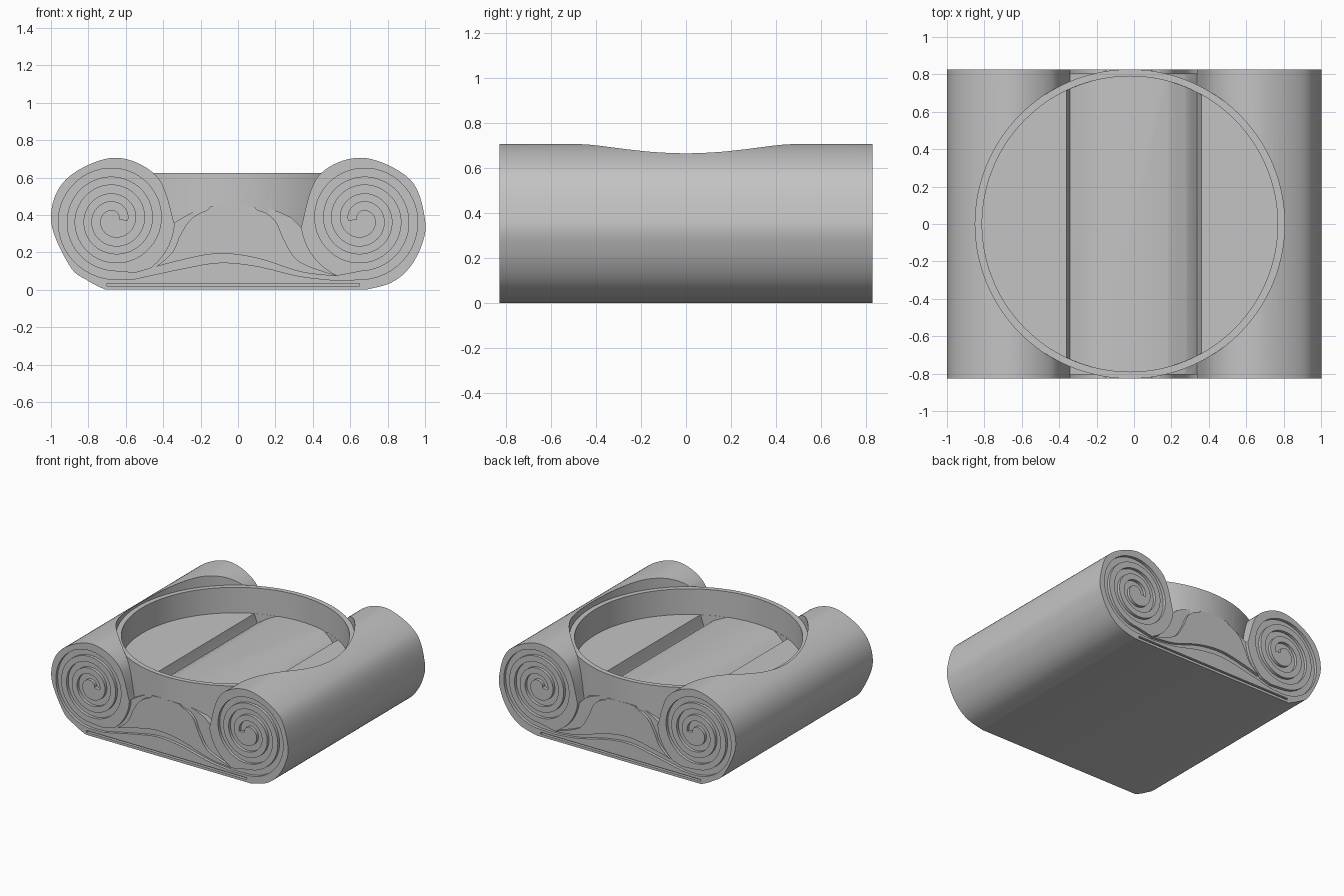
import bpy, bmesh, math
from mathutils import Vector

if "Cube" in bpy.data.objects:
    bpy.data.objects.remove(bpy.data.objects["Cube"])

DEPTH, RECESS = 0.8273, 0.805      # half depth and carved depth along y
CX, CZ = 0.663, 0.375              # scroll centre
RX, R_OUT, R_IN = -0.022, 0.827, 0.79   # ring centre and radii

stone = bpy.data.materials.new("grey stone")
stone.diffuse_color = (0.55, 0.55, 0.55, 1)
stone.use_nodes = True
stone.node_tree.nodes["Principled BSDF"].inputs["Base Color"].default_value = stone.diffuse_color


def make_object(name, bm):
    bmesh.ops.recalc_face_normals(bm, faces=bm.faces[:])
    me = bpy.data.meshes.new(name)
    bm.to_mesh(me)
    bm.free()
    ob = bpy.data.objects.new(name, me)
    bpy.context.collection.objects.link(ob)
    me.materials.append(stone)
    return ob


def prism(name, pts, y0, y1):
    """Extrude an xz outline along y."""
    bm = bmesh.new()
    face = bm.faces.new([bm.verts.new((x, y0, z)) for x, z in pts])
    ext = bmesh.ops.extrude_face_region(bm, geom=[face])
    verts = [v for v in ext["geom"] if isinstance(v, bmesh.types.BMVert)]
    bmesh.ops.translate(bm, vec=(0, y1 - y0, 0), verts=verts)
    return make_object(name, bm)


def ribbon(name, path, y0, y1):
    """Box-section strip along an xz path of (x, z, half width)."""
    bm = bmesh.new()
    rings = []
    for i, (x, z, w) in enumerate(path):
        a, b = path[max(i - 1, 0)], path[min(i + 1, len(path) - 1)]
        t = Vector((b[0] - a[0], b[1] - a[1])).normalized()
        rings.append([bm.verts.new((x - s * t.y * w, y, z + s * t.x * w))
                      for s, y in ((1, y0), (-1, y0), (-1, y1), (1, y1))])
    for p, q in zip(rings, rings[1:]):
        for k in range(4):
            bm.faces.new((p[k], p[(k + 1) % 4], q[(k + 1) % 4], q[k]))
    bm.faces.new(rings[0])
    bm.faces.new(rings[-1][::-1])
    return make_object(name, bm)


def lathe(name, profile, closed, n=144):
    """Revolve an (r, z) profile about the ring axis."""
    bm = bmesh.new()
    rows = [[bm.verts.new((RX + r * math.cos(2 * math.pi * i / n),
                           r * math.sin(2 * math.pi * i / n), z)) for i in range(n)]
            for r, z in profile]
    pairs = list(zip(rows, rows[1:])) + ([(rows[-1], rows[0])] if closed else [])
    for p, q in pairs:
        for i in range(n):
            j = (i + 1) % n
            bm.faces.new((p[i], p[j], q[j], q[i]))
    if not closed:
        bm.faces.new(rows[0])
        bm.faces.new(rows[-1])
    return make_object(name, bm)


def smooth_path(pts, steps=8):
    """Catmull-Rom through a few control points."""
    out = []
    for i in range(len(pts) - 1):
        p0, p1 = Vector(pts[max(i - 1, 0)]), Vector(pts[i])
        p2, p3 = Vector(pts[i + 1]), Vector(pts[min(i + 2, len(pts) - 1)])
        for k in range(steps):
            t = k / steps
            out.append(tuple(0.5 * (2 * p1 + (p2 - p0) * t + (2 * p0 - 5 * p1 + 4 * p2 - p3) * t * t
                                    + (3 * p1 - p0 - 3 * p2 + p3) * t ** 3)))
    return out + [tuple(pts[-1])]


def polar(sign, deg, r):
    a = math.radians(deg)
    return (sign * (-CX + r * math.cos(a)), CZ + r * math.sin(a))


# Scroll outline radii by angle: the roll widens towards the base
left_roll = smooth_path([polar(1, d, r) for d, r in (
    (-3, .322), (45, .326), (90, .331), (140, .335), (180, .337),
    (226, .342), (247, .355), (263, .377))], 10)
right_roll = smooth_path([polar(-1, d, r) for d, r in (
    (-7, .328), (45, .33), (90, .331), (140, .335), (180, .337),
    (204, .347), (227, .362), (246, .371), (267, .375))], 10)[::-1]
cushion = smooth_path([(.28, .39), (.18, .43), (.08, .445), (-.06, .45),
                       (-.15, .445), (-.23, .42), (-.29, .39)], 6)
capital = prism("volute_capital", left_roll + right_roll + cushion, -DEPTH, DEPTH)

# Carved channel: left spiral, sagging band, right spiral in one strip
spiral = []
for i in range(133):
    t = i / 48
    spiral.append((*polar(1, 360 * t, .05 + .09 * t), .0225))
band = smooth_path([(-.55, .075, .016), (-.3, .136, .023), (-.1, .169, .024),
                    (.1, .148, .021), (.33, .085, .012), (.52, .062, .011)], 8)
channel = spiral + band + [(-x, z, w) for x, z, w in spiral[::-1]]

# Sunken corners between the central arch and each scroll
left_arch = smooth_path([(-.14, .47), (-.16, .43), (-.2, .412), (-.26, .37), (-.31, .29),
                         (-.36, .19), (-.49, .085)], 6)
right_arch = smooth_path([(.08, .47), (.1, .43), (.15, .41), (.205, .36), (.25, .26),
                          (.33, .15), (.53, .075)], 6)
left_corner = left_arch + [polar(1, d, .325) for d in range(-56, 10, 6)] + [(-.33, .5)]
right_corner = right_arch + [polar(-1, d, .328) for d in range(-62, 10, 6)] + [(.32, .5)]
fillet = [(-.7, .02), (.65, .02), (.65, .034), (-.7, .034)]

steps = []
for y0, y1 in ((-.9, -RECESS), (RECESS, .9)):
    steps.append((ribbon("channel_cutter", channel, y0, y1), 'DIFFERENCE'))
    for outline in (left_corner, right_corner, fillet):
        steps.append((prism("recess_cutter", outline, y0, y1), 'DIFFERENCE'))

# Round collar, then the seat hollowed out of it
steps.append((lathe("collar", [(R_IN - .001, .33), (R_OUT, .33), (R_OUT, .625),
                               (R_IN - .001, .625)], True), 'UNION'))
steps.append((lathe("seat_cutter", [(R_IN, .43), (R_IN, .625), (R_OUT, .625),
                                    (R_OUT, 1)], False), 'DIFFERENCE'))

for tool, operation in steps:
    mod = capital.modifiers.new("carve", 'BOOLEAN')
    mod.operation, mod.object, mod.solver = operation, tool, 'EXACT'

# Bake the carving and drop the helpers
graph = bpy.context.evaluated_depsgraph_get()
baked = bpy.data.meshes.new_from_object(capital.evaluated_get(graph))
capital.modifiers.clear()
capital.data = baked
for tool, _ in steps:
    bpy.data.objects.remove(tool)

bpy.context.view_layer.objects.active = capital
capital.select_set(True)
bpy.ops.object.shade_smooth_by_angle(angle=math.radians(30))
